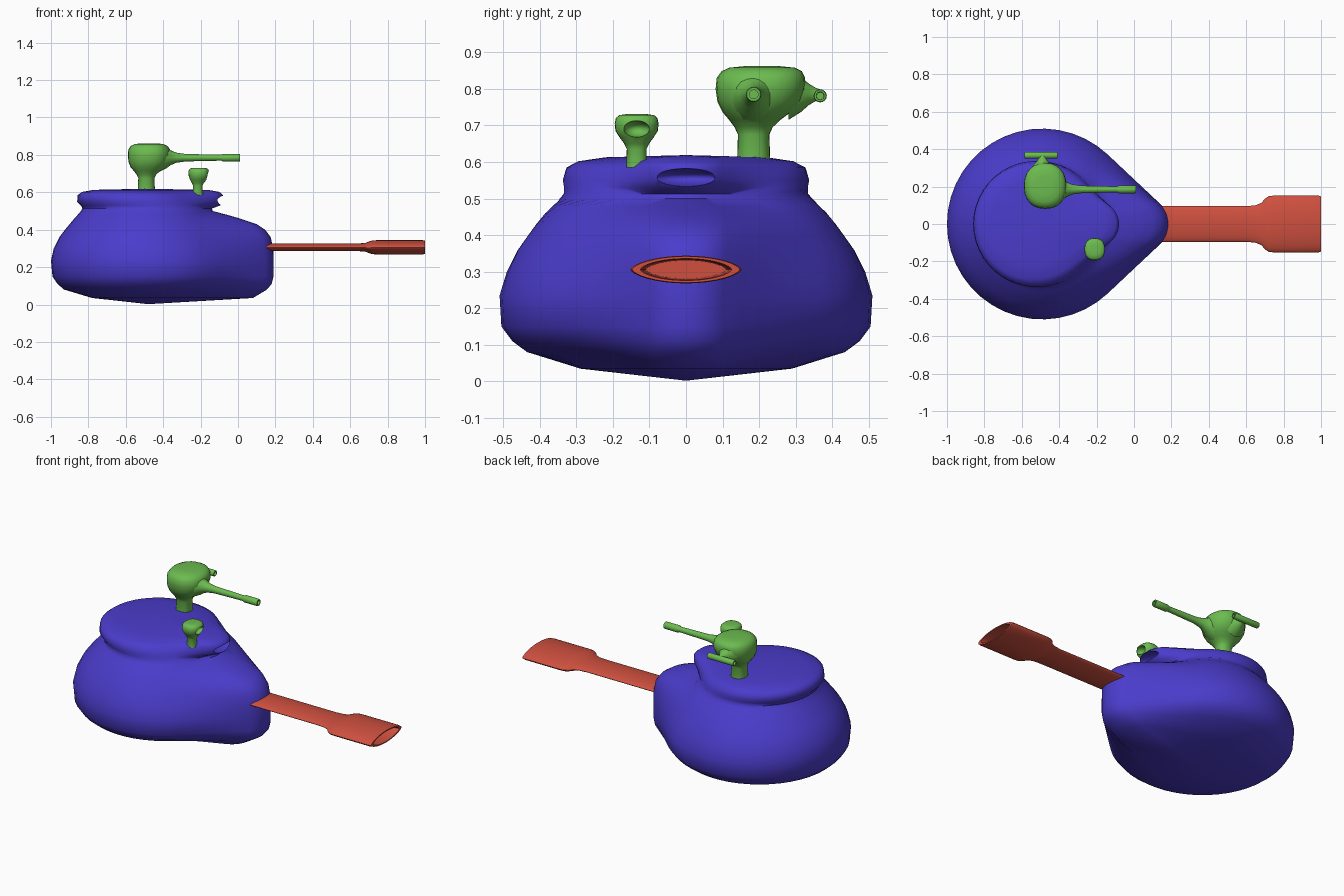
import bpy, bmesh
from math import sin, cos, pi, acos, copysign
from mathutils import Vector, Matrix

if "Cube" in bpy.data.objects:
    bpy.data.objects.remove(bpy.data.objects["Cube"])


def material(name, rgb):
    m = bpy.data.materials.new(name)
    m.diffuse_color = (*rgb, 1)
    m.use_nodes = True
    m.node_tree.nodes["Principled BSDF"].inputs["Base Color"].default_value = m.diffuse_color
    return m


BLUE = material("blue", (0.07, 0.045, 0.6))
RED = material("red", (0.62, 0.08, 0.05))
GREEN = material("green", (0.15, 0.5, 0.08))


def loft(name, rings, mat, start=None, end=None):
    """Skin rings of points; ends are closed flat or with a tip point."""
    bm = bmesh.new()
    vs = [[bm.verts.new(p) for p in r] for r in rings]
    n = len(vs[0])
    for a, b in zip(vs, vs[1:]):
        for i in range(n):
            j = (i + 1) % n
            bm.faces.new((a[i], a[j], b[j], b[i]))
    for ring, tip in ((vs[0], start), (vs[-1], end)):
        if tip:
            t = bm.verts.new(tip)
            for i in range(n):
                bm.faces.new((ring[i], ring[(i + 1) % n], t))
        else:
            bm.faces.new(ring)
    bmesh.ops.recalc_face_normals(bm, faces=bm.faces)
    me = bpy.data.meshes.new(name)
    bm.to_mesh(me)
    bm.free()
    ob = bpy.data.objects.new(name, me)
    bpy.context.collection.objects.link(ob)
    me.materials.append(mat)
    return ob


def activate(ob):
    bpy.ops.object.select_all(action='DESELECT')
    ob.select_set(True)
    bpy.context.view_layer.objects.active = ob


def smooth(ob, angle=50):
    activate(ob)
    bpy.ops.object.shade_smooth_by_angle(angle=angle * pi / 180)


def tube(name, axis, stations, mat, pu=1, pv=1, n=24):
    """Stations: (position, centre u, centre v, radius u, radius v)."""
    order = {'x': lambda t, u, v: (t, u, v),
             'y': lambda t, u, v: (u, t, v),
             'z': lambda t, u, v: (u, v, t)}[axis]

    def sp(v, p):
        return copysign(abs(v) ** p, v)
    rings = [[order(t, cu + ru * sp(cos(2 * pi * i / n), pu),
                    cv + rv * sp(sin(2 * pi * i / n), pv)) for i in range(n)]
             for t, cu, cv, ru, rv in stations]
    return loft(name, rings, mat)


def scoop(ob, centre, radii):
    """Carve an ellipsoid hollow."""
    bm = bmesh.new()
    bmesh.ops.create_uvsphere(bm, u_segments=24, v_segments=12, radius=1,
                              matrix=Matrix.Translation(centre) @ Matrix.Diagonal((*radii, 1)))
    me = bpy.data.meshes.new("cutter")
    bm.to_mesh(me)
    bm.free()
    me.materials.append(ob.data.materials[0])
    cut = bpy.data.objects.new("cutter", me)
    cut.hide_render = True
    bpy.context.collection.objects.link(cut)
    mod = ob.modifiers.new("scoop", 'BOOLEAN')
    mod.object = cut
    mod.solver = 'EXACT'
    activate(ob)
    bpy.ops.object.modifier_apply(modifier=mod.name)
    bpy.data.objects.remove(cut)


def egg(z, xl, xr, R, r):
    """Outline of a large rear circle hulled with a small front circle."""
    c, f = xl + R, xr - r
    phi = acos(min(0.96, (R - r) / max(f - c, 0.001)))
    pts = []
    for i in range(33):
        a = phi + (2 * pi - 2 * phi) * i / 32
        pts.append(Vector((c + R * cos(a), R * sin(a), z)))
    front = []
    for i in range(13):
        a = -phi + 2 * phi * i / 12
        front.append(Vector((f + r * cos(a), r * sin(a), z)))
    side = [pts[-1].lerp(front[0], k / 5) for k in range(1, 5)]
    back = [front[-1].lerp(pts[0], k / 5) for k in range(1, 5)]
    return pts + side + front + back


# Egg-shaped turret with lipped top plate
layers = [(.035, -.78, .08, .29, .12), (.08, -.93, .155, .435, .13), (.11, -.965, .18, .475, .14),
          (.15, -.992, .19, .505, .14), (.235, -1.0, .19, .51, .14), (.3, -.985, .188, .49, .14),
          (.36, -.955, .175, .46, .14), (.4, -.925, .145, .432, .14), (.43, -.9, .1, .41, .14),
          (.46, -.875, .01, .385, .14), (.48, -.857, -.06, .365, .14), (.5, -.84, -.135, .345, .14),
          (.513, -.832, -.14, .335, .14), (.53, -.84, -.095, .334, .12), (.55, -.86, -.08, .337, .12),
          (.585, -.857, -.08, .327, .12), (.602, -.835, -.1, .295, .12), (.613, -.77, -.16, .22, .1)]
turret = loft("turret_body", [egg(*l) for l in layers], BLUE, (-.48, 0, .002), (-.5, 0, .619))
scoop(turret, (-.06, 0, .557), (.085, .1, .026))
smooth(turret)

# Flat main barrel with widened hollow muzzle
main = [(.1, .095, .021), (.6, .095, .021), (.65, .1, .021), (.68, .112, .023), (.7, .135, .031),
        (.72, .149, .037), (.75, .152, .038), (.985, .152, .038), (1, .147, .036),
        (1, .125, .03), (.96, .118, .028), (.75, .11, .025)]
smooth(tube("main_barrel", 'x', [(x, 0, .306, w, h) for x, w, h in main], RED, 1, 1.25, 32))

# Roof gun: post and bulbous head
head = [(.58, -.49, .185, .047, .046), (.675, -.49, .185, .043, .043), (.695, -.49, .185, .052, .052),
        (.715, -.486, .188, .072, .07), (.735, -.482, .193, .093, .092), (.765, -.478, .2, .108, .114),
        (.8, -.475, .203, .114, .122), (.83, -.475, .205, .111, .121), (.848, -.475, .207, .098, .11),
        (.858, -.475, .208, .075, .09), (.862, -.475, .208, .04, .05)]
smooth(tube("roof_gun_head", 'z', head, GREEN, .88, .88))


def round_tube(name, axis, u, v, profile):
    smooth(tube(name, axis, [(t, u, v, r, r) for t, r in profile], GREEN, n=16))


# Roof gun barrel, side arm and side cylinder
round_tube("roof_gun_barrel", 'x', .185, .785,
           [(-.42, .075), (-.385, .058), (-.36, .04), (-.33, .027), (-.28, .02), (-.1, .016),
            (-.09, .016), (-.08, .021), (.005, .021), (.01, .019), (.01, .012), (-.04, .012)])
round_tube("side_arm", 'y', -.49, .785,
           [(.28, .07), (.315, .048), (.335, .03), (.355, .018), (.37, .013)])
round_tube("side_cylinder", 'x', .367, .781,
           [(-.54, .01), (-.585, .011), (-.585, .016), (-.58, .018), (-.415, .018),
            (-.41, .016), (-.41, .011), (-.45, .01)])

# Small periscope with a hollow forward face
scope = [(.585, -.215, -.135, .028, .028), (.635, -.215, -.135, .025, .027), (.65, -.215, -.135, .032, .034),
         (.668, -.212, -.135, .045, .047), (.685, -.21, -.135, .053, .058), (.705, -.21, -.135, .055, .06),
         (.72, -.21, -.135, .053, .057), (.728, -.21, -.135, .044, .048), (.731, -.21, -.135, .025, .028)]
periscope = tube("periscope", 'z', scope, GREEN, .85, .85)
scoop(periscope, (-.155, -.135, .69), (.045, .036, .023))
smooth(periscope)
